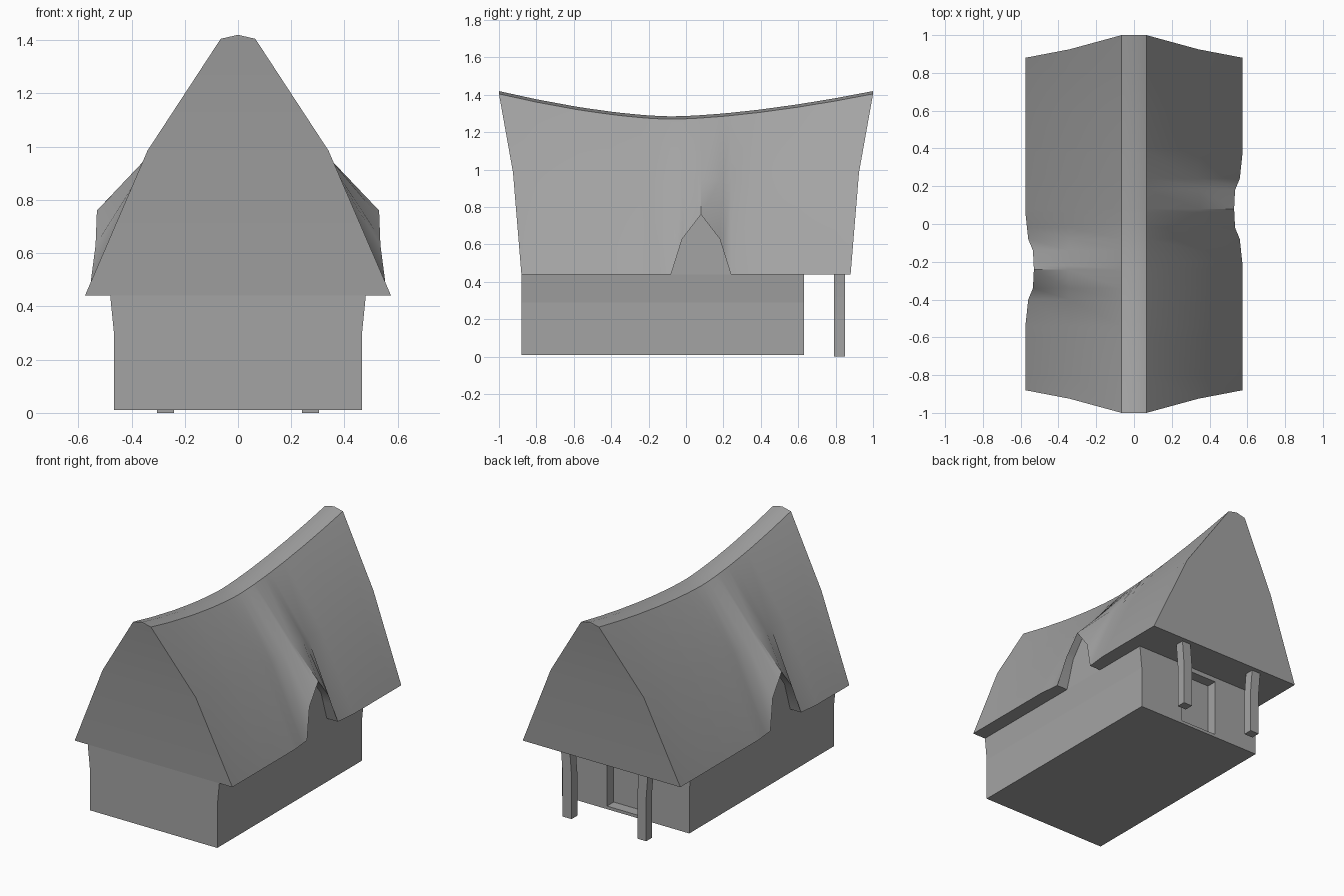
import bpy, bmesh, math

cube = bpy.data.objects.get("Cube")
if cube:
    bpy.data.objects.remove(cube)

stone = bpy.data.materials.new("plain_grey")
stone.use_nodes = True
grey = (0.37, 0.37, 0.37, 1)
stone.diffuse_color = grey
stone.node_tree.nodes["Principled BSDF"].inputs["Base Color"].default_value = grey

EAVE_Z = 0.44
WALL_X = 0.48
DORMERS = {1: 0.08, -1: -0.24}      # side -> centre along y
# Dormer opening: distance from its centre, eave x, eave z
OPENING = [(0, 0.53, 0.76), (0.1, 0.535, 0.63), (0.16, 0.56, EAVE_Z), (0.3, 0.575, EAVE_Z)]


def finish(name, bm, angle=35):
    bmesh.ops.remove_doubles(bm, verts=bm.verts, dist=0.0005)
    bmesh.ops.recalc_face_normals(bm, faces=bm.faces)
    mesh = bpy.data.meshes.new(name)
    bm.to_mesh(mesh)
    bm.free()
    mesh.materials.append(stone)
    obj = bpy.data.objects.new(name, mesh)
    bpy.context.collection.objects.link(obj)
    bpy.ops.object.select_all(action='DESELECT')
    obj.select_set(True)
    bpy.context.view_layer.objects.active = obj
    bpy.ops.object.shade_smooth_by_angle(angle=math.radians(angle))
    return obj


def loft(bm, rings):
    """Join closed rings of points with faces and return their vertices."""
    rows = [[bm.verts.new(p) for p in ring] for ring in rings]
    n = len(rows[0])
    for a, b in zip(rows, rows[1:]):
        for i in range(n):
            k = (i + 1) % n
            bm.faces.new((a[i], a[k], b[k], b[i]))
    return rows


def prism(name, rings):
    bm = bmesh.new()
    rows = loft(bm, rings)
    bm.faces.new(rows[0])
    bm.faces.new(rows[-1])
    return finish(name, bm, 5)


def box(name, x0, x1, y0, y1, z0, z1):
    return prism(name, [[(x0, y0, z), (x1, y0, z), (x1, y1, z), (x0, y1, z)] for z in (z0, z1)])


# Roof: cross-sections lofted along y, with a sagging ridge and raised dormers
def eave_at(d):
    d = abs(d)
    for (d0, x0, z0), (d1, x1, z1) in zip(OPENING, OPENING[1:]):
        if d <= d1:
            t = (d - d0) / (d1 - d0)
            return x0 + t * (x1 - x0), z0 + t * (z1 - z0)
    return OPENING[-1][1:]


def half_section(side, y, end):
    """Points from the centre of the ridge down to the wall head."""
    span = 1.08 if y > -0.08 else 0.92
    sag = 0.135 * (1 - min(1, abs(y + 0.08) / span) ** 1.6)
    d = y - DORMERS[side]
    ex, ez = eave_at(d)
    bump = math.exp(-(d / 0.15) ** 2)
    ys = [end * v for v in (1, 1, 0.925, 0.88, 0.88, 0.88)] if end else [y] * 6
    xz = [(0, 1.42 - sag), (0.065, 1.405 - sag),
          (0.34 + 0.01 * bump, 0.985 - 0.55 * sag + 0.035 * bump),
          (ex, ez), (WALL_X, ez), (WALL_X, EAVE_Z)]
    return [(side * x, yy, z) for (x, z), yy in zip(xz, ys)]


stations = {round(-0.8 + 0.2 * i, 2) for i in range(9)}
for centre in DORMERS.values():
    for d, _, _ in OPENING:
        stations |= {round(centre + d, 2), round(centre - d, 2)}
columns = [(-1, -1)] + [(y, 0) for y in sorted(stations)] + [(1, 1)]
rings = []
for y, end in columns:
    left, right = half_section(1, y, end), half_section(-1, y, end)
    rings.append(left[::-1] + right[1:])

bm = bmesh.new()
rows = loft(bm, rings)
for row in (rows[0], rows[-1]):      # gable ends, in bands
    bm.faces.new(row[4:7])
    bm.faces.new((row[3], row[4], row[6], row[7]))
    bm.faces.new((row[1], row[2], row[3], row[7], row[8], row[9]))
# collapse the wall-head points that coincide away from the dormers
bmesh.ops.remove_doubles(bm, verts=bm.verts, dist=0.0005)
finish("roof", bm)


# Walls: footprint with a door recess, flaring slightly under the eaves
def footprint(w, z):
    outline = [(-w, -0.88), (w, -0.88), (w, 0.63), (0.135, 0.63), (0.135, 0.56),
               (-0.135, 0.56), (-0.135, 0.63), (-w, 0.63)]
    return [(x, y, z) for x, y in outline]


prism("walls", [footprint(0.465, 0.01), footprint(0.465, 0.29), footprint(WALL_X, EAVE_Z)])
box("door_threshold", -0.135, 0.135, 0.55, 0.63, 0.01, 0.03)
box("door_lintel", -0.135, 0.135, 0.55, 0.63, 0.41, EAVE_Z)

# Porch posts, leaning outward a little at the top
for side, name in ((1, "left_porch_post"), (-1, "right_porch_post")):
    prism(name, [[(side * (x + lean), y, z) for x, y in
                  ((0.24, 0.79), (0.305, 0.79), (0.305, 0.85), (0.24, 0.85))]
                 for z, lean in ((0, 0), (0.29, 0), (EAVE_Z, 0.012))])
